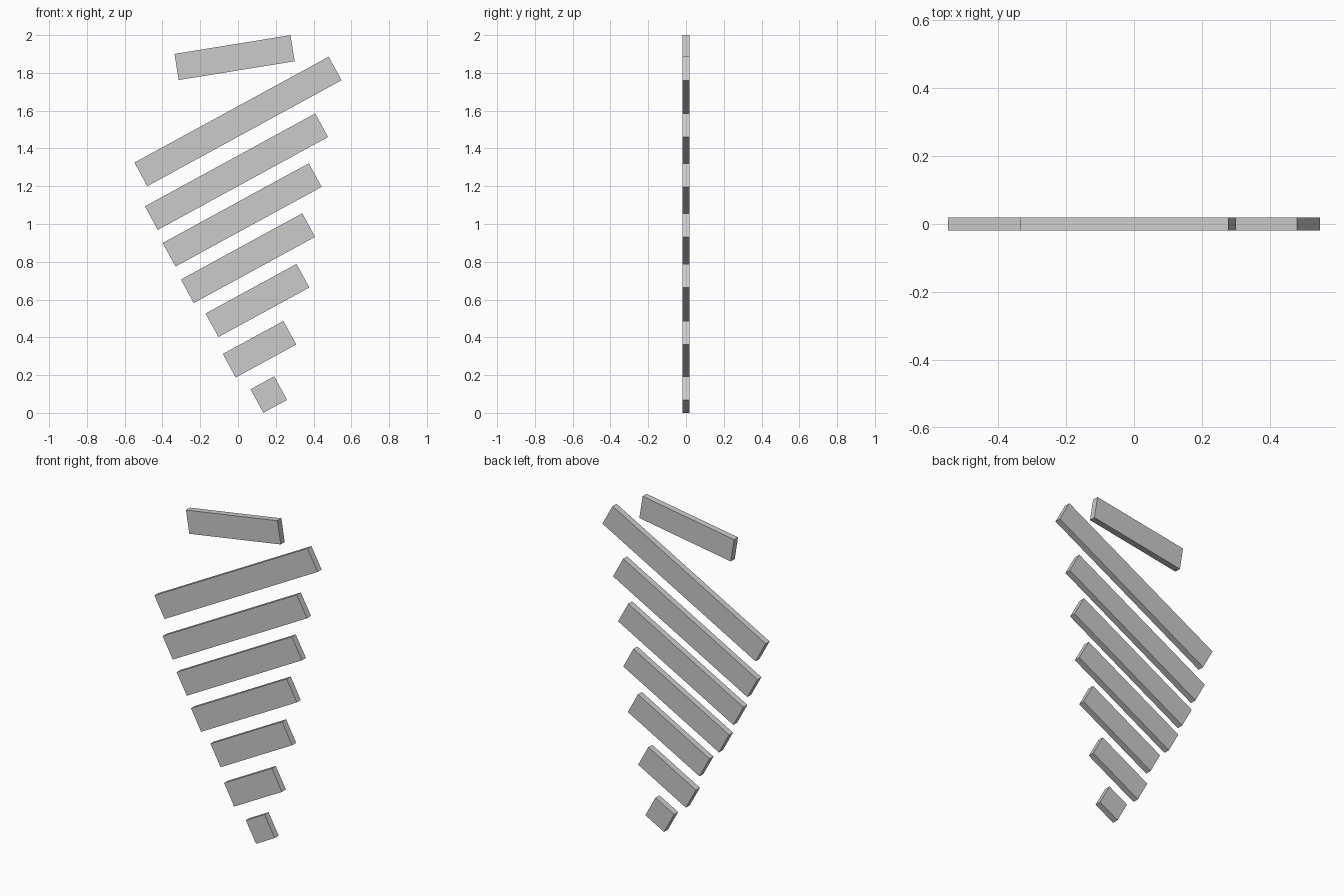
import bpy
import math

if "Cube" in bpy.data.objects:
    bpy.data.objects.remove(bpy.data.objects["Cube"])

DEPTH = 0.038      # slab thickness along y
WIDTH = 0.142      # height of each slab's face
TILT = 28.6        # shared slope of the stacked slats, degrees


def slab(name, x, z, length, width, tilt):
    """Flat rectangular slab, its right end raised by tilt degrees."""
    bpy.ops.mesh.primitive_cube_add(size=1, location=(x, 0, z))
    obj = bpy.context.object
    obj.name = name
    obj.scale = (length, DEPTH, width)
    obj.rotation_euler = (0, -math.radians(tilt), 0)
    return obj


# Top cap, at a shallower angle
slab("top_cap", -0.018, 1.881, 0.622, 0.14, 9.2)

# Parallel slats shrinking towards the foot: centre x, centre z, length
slats = [
    (0.0, 1.543, 1.171),
    (-0.008, 1.277, 1.027),
    (0.022, 1.048, 0.881),
    (0.053, 0.819, 0.732),
    (0.103, 0.595, 0.548),
    (0.114, 0.337, 0.365),
    (0.163, 0.097, 0.143),
]
for i, (x, z, length) in enumerate(slats, 1):
    slab(f"slat_{i}", x, z, length, WIDTH, TILT)
